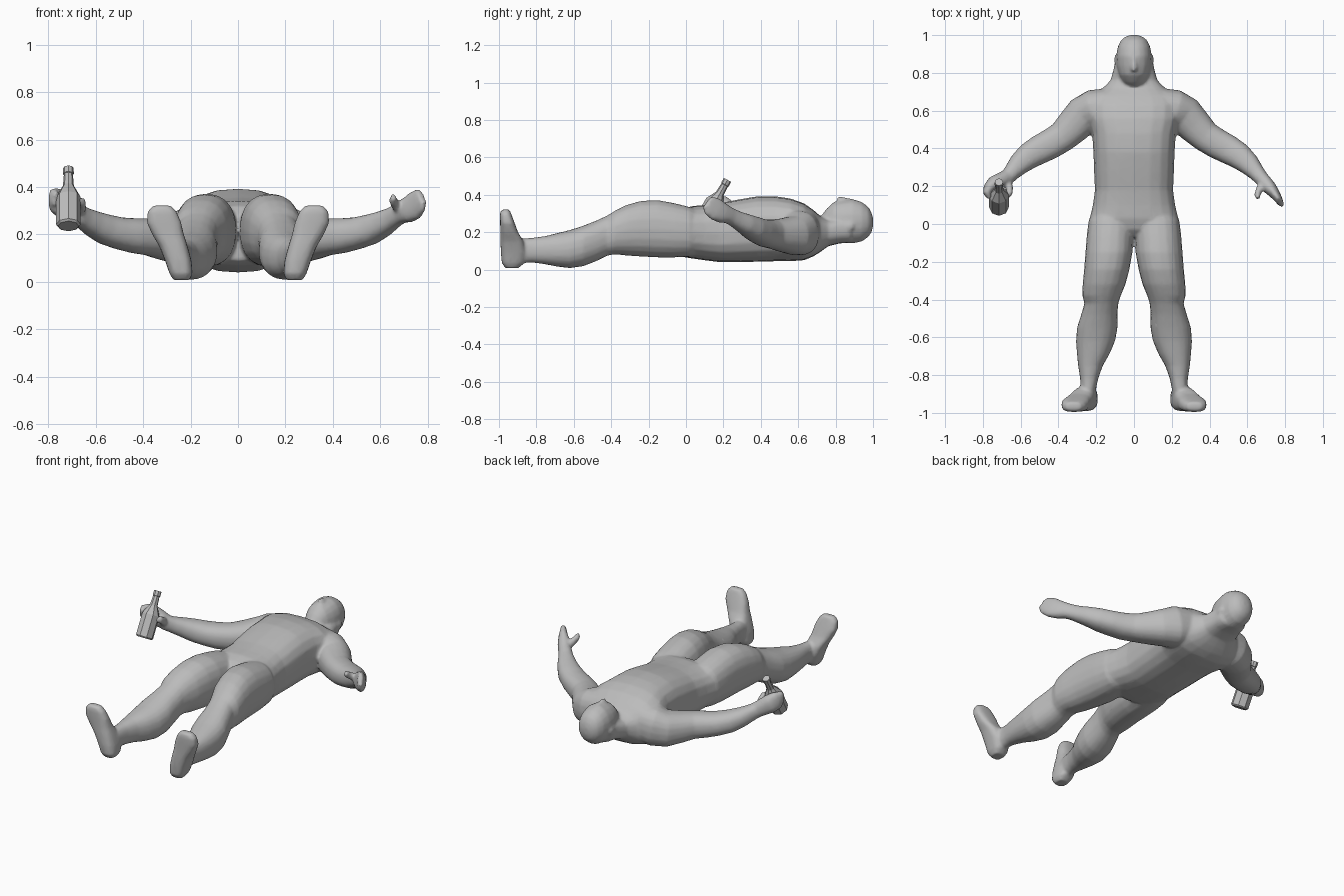
import bpy, bmesh, math
from mathutils import Vector

grey = bpy.data.materials.new("plain grey")
grey.diffuse_color = (0.5, 0.5, 0.5, 1)
X, Y, Z = Vector((1, 0, 0)), Vector((0, 1, 0)), Vector((0, 0, 1))


def loft(bm, sections, axis=None, s=1, power=2.3, sides=20):
    """Closed skin over rounded sections (x, y, z, half width, half height)."""
    centres = [Vector((c[0] * s, c[1], c[2])) for c in sections]
    rings = []
    for i, (c, sec) in enumerate(zip(centres, sections)):
        t = axis or (centres[min(i + 1, len(centres) - 1)] - centres[max(i - 1, 0)]).normalized()
        side = X if axis else t.cross(Z).normalized()
        up = side.cross(t)
        ring = []
        for k in range(sides):
            a = 2 * math.pi * k / sides
            u, v = (math.copysign(abs(f) ** (2 / power), f) for f in (math.cos(a), math.sin(a)))
            ring.append(bm.verts.new(c + side * u * sec[3] + up * v * sec[4]))
        rings.append(ring)
    for r, q in zip(rings, rings[1:]):
        for k in range(sides):
            bm.faces.new((r[k], r[(k + 1) % sides], q[(k + 1) % sides], q[k]))
    bm.faces.new(rings[0][::-1])
    bm.faces.new(rings[-1])


def span(rows):
    """Sections along y from (y, x0, x1, z0, z1)."""
    return [((a + b) / 2, y, (c + d) / 2, (b - a) / 2, (d - c) / 2) for y, a, b, c, d in rows]


def finish(bm, name):
    bmesh.ops.recalc_face_normals(bm, faces=bm.faces)
    me = bpy.data.meshes.new(name)
    bm.to_mesh(me)
    bm.free()
    me.materials.append(grey)
    ob = bpy.data.objects.new(name, me)
    bpy.context.collection.objects.link(ob)
    return ob


bm = bmesh.new()

# torso, from the crotch to the neck
loft(bm, span([(y, -w, w, a, b) for y, w, a, b in (
    (-.07, .10, .09, .28), (-.03, .19, .07, .32), (.03, .235, .06, .34), (.10, .218, .05, .345),
    (.18, .207, .04, .355), (.28, .212, .04, .375), (.38, .215, .042, .392), (.48, .222, .045, .392),
    (.56, .245, .045, .38), (.63, .25, .05, .355), (.68, .225, .07, .32),
    (.72, .165, .095, .285), (.76, .125, .125, .27), (.82, .108, .14, .28),
    (.88, .096, .143, .30))]), Y, power=2.6)

# head with a full jaw
loft(bm, span([(y, -w, w, a, b) for y, w, a, b in (
    (.725, .03, .20, .29), (.75, .06, .17, .325), (.79, .08, .15, .362), (.84, .092, .142, .372),
    (.89, .094, .14, .378), (.94, .086, .15, .362), (.975, .068, .175, .335),
    (.992, .045, .20, .305), (1.0, .02, .23, .275))]), Y, power=2.1)
# nose
loft(bm, span([(.81, -.018, .018, .34, .387), (.83, -.018, .018, .34, .39),
               (.88, -.01, .01, .34, .382)]), Y)

for s in (1, -1):
    # ear
    loft(bm, span([(.84, .08, .098, .21, .24), (.87, .08, .106, .205, .255),
                   (.895, .08, .10, .215, .25)]), Y, s)
    # leg: wide short leg, knee, calf and ankle
    loft(bm, span([
        (.08, .02, .20, .08, .31), (.02, .005, .24, .07, .335), (-.06, .004, .25, .065, .355),
        (-.15, .008, .257, .065, .372), (-.24, .024, .264, .07, .368), (-.32, .045, .272, .075, .345),
        (-.38, .07, .274, .082, .315), (-.42, .083, .262, .075, .29), (-.48, .088, .28, .045, .262),
        (-.55, .087, .302, .018, .235), (-.62, .10, .307, .008, .212), (-.69, .13, .302, .016, .195),
        (-.75, .165, .296, .028, .18), (-.82, .19, .285, .038, .17), (-.87, .20, .283, .035, .168),
        (-.93, .205, .285, .03, .15)]), Y, s)
    # foot pointing up, from heel to toes
    loft(bm, [(.238, -.93, .008, .035, .035), (.24, -.925, .035, .049, .06),
              (.252, -.922, .09, .056, .068), (.272, -.93, .15, .06, .062),
              (.295, -.945, .20, .067, .047), (.312, -.955, .25, .073, .039),
              (.32, -.964, .295, .062, .031), (.321, -.966, .322, .038, .022)], Z, s, power=2.8)
    # arm from shoulder to wrist
    loft(bm, [(.13, .62, .21, .10, .11), (.21, .605, .195, .108, .12), (.27, .575, .182, .102, .105),
              (.325, .515, .185, .093, .09), (.38, .462, .19, .082, .078),
              (.44, .425, .195, .080, .074), (.50, .394, .205, .077, .068),
              (.56, .358, .222, .070, .064), (.61, .315, .245, .058, .055),
              (.65, .27, .268, .044, .047), (.68, .235, .288, .038, .044)], None, s)

# open hand: palm, fingers and thumb
loft(bm, [(.66, .26, .272, .036, .042), (.69, .225, .292, .038, .046), (.72, .19, .305, .036, .056),
          (.745, .16, .322, .028, .062), (.765, .13, .342, .02, .056),
          (.775, .112, .36, .015, .04)], None, 1)
loft(bm, [(.69, .22, .30, .022, .025), (.665, .185, .325, .02, .022), (.653, .155, .345, .016, .02),
          (.655, .135, .36, .012, .014)], None, 1)
# gripping hand: palm, curled fingers and thumb
loft(bm, [(.66, .26, .272, .036, .042), (.70, .235, .30, .04, .05), (.74, .215, .325, .04, .056),
          (.768, .19, .345, .03, .055), (.778, .165, .355, .022, .042),
          (.765, .14, .35, .015, .03)], None, -1)
loft(bm, [(.69, .235, .29, .025, .03), (.658, .195, .315, .02, .024), (.658, .165, .335, .018, .022),
          (.68, .14, .34, .014, .016)], None, -1)

# blend all parts into one skin
body = finish(bm, "body")
remesh = body.modifiers.new("blend", 'REMESH')
remesh.mode = 'VOXEL'
remesh.voxel_size = 0.009
remesh.use_smooth_shade = True
soft = body.modifiers.new("soften", 'SMOOTH')
soft.factor = 0.5
soft.iterations = 5
thin = body.modifiers.new("simplify", 'DECIMATE')
thin.ratio = 0.3

# bottle with eight flat sides
bm = bmesh.new()
base, tip = Vector((-.715, .085, .235)), Vector((-.715, .222, .48))
length = (tip - base).length
loft(bm, [tuple(base.lerp(tip, d / length)) + (r, r) for d, r in (
    (0, .044), (.008, .052), (.14, .052), (.195, .023), (.25, .019), (.252, .023), (length, .022))],
    None, 1, power=2, sides=8)
finish(bm, "bottle")
